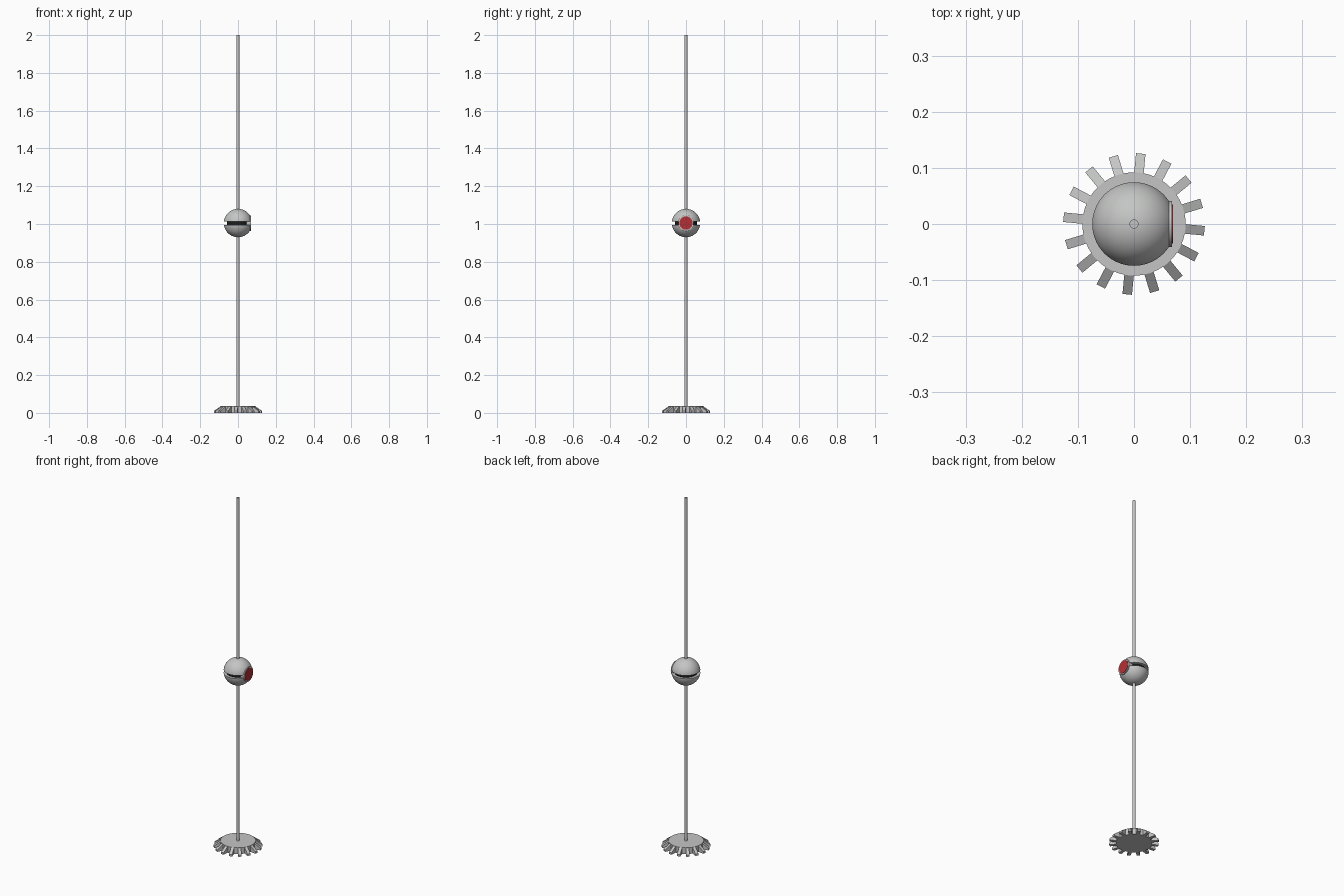
import bpy, bmesh, math
from mathutils import Matrix, Vector

if "Cube" in bpy.data.objects:
    bpy.data.objects.remove(bpy.data.objects["Cube"])


def material(name, r, g, b):
    m = bpy.data.materials.new(name)
    m.diffuse_color = (r, g, b, 1)
    m.use_nodes = True
    m.node_tree.nodes["Principled BSDF"].inputs["Base Color"].default_value = m.diffuse_color
    return m


GREY = material("light grey metal", 0.55, 0.56, 0.55)
BLACK = material("black", 0.012, 0.012, 0.012)
RED = material("red", 0.45, 0.03, 0.035)


def finish(bm, name, mat):
    bmesh.ops.remove_doubles(bm, verts=bm.verts, dist=1e-5)
    bmesh.ops.recalc_face_normals(bm, faces=bm.faces)
    # smooth curved faces, keep hard corners sharp
    for f in bm.faces:
        f.smooth = True
    for e in bm.edges:
        e.smooth = len(e.link_faces) == 2 and e.calc_face_angle(0) < math.radians(30)
    me = bpy.data.meshes.new(name)
    bm.to_mesh(me)
    bm.free()
    me.materials.append(mat)
    ob = bpy.data.objects.new(name, me)
    bpy.context.collection.objects.link(ob)
    return ob


def cylinder(name, radius, a, b, mat, segments=32):
    a, b = Vector(a), Vector(b)
    d = b - a
    mx = Matrix.Translation((a + b) / 2) @ Vector((0, 0, 1)).rotation_difference(d).to_matrix().to_4x4()
    bm = bmesh.new()
    bmesh.ops.create_cone(bm, cap_ends=True, segments=segments, radius1=radius,
                          radius2=radius, depth=d.length, matrix=mx)
    return finish(bm, name, mat)


# pole and base disc
cylinder("pole", 0.008, (0, 0, 0.01), (0, 0, 2), GREY, 24)
cylinder("base_disc", 0.092, (0, 0, 0), (0, 0, 0.036), GREY, 64)

# sloping teeth around the base
TEETH = 16
bm = bmesh.new()
profile = [(0.085, 0), (0.126, 0), (0.126, 0.011), (0.0915, 0.035), (0.085, 0.035)]
for i in range(TEETH):
    rot = Matrix.Rotation(math.radians(-5.5 + i * 360 / TEETH), 3, 'Z')
    left, right = ([bm.verts.new(rot @ Vector((r, s * 0.0085, z))) for r, z in profile]
                   for s in (-1, 1))
    bm.faces.new(left)
    bm.faces.new(right)
    for j in range(len(profile)):
        k = (j + 1) % len(profile)
        bm.faces.new((left[j], left[k], right[k], right[j]))
finish(bm, "base_teeth", GREY)

# two half shells of the ball, flattened on the +x side
R, CZ, GAP, FLAT = 0.075, 1.005, 0.009, 0.063
for name, sign in (("upper_shell", 1), ("lower_shell", -1)):
    bm = bmesh.new()
    low = math.asin(GAP / R)
    pts = [(0, GAP)]
    for i in range(19):
        t = low + (math.pi / 2 - low) * i / 18
        pts.append((R * math.cos(t), R * math.sin(t)))
    vs = [bm.verts.new((r, 0, CZ + sign * z)) for r, z in pts]
    es = [bm.edges.new(p) for p in zip(vs, vs[1:])]
    bmesh.ops.spin(bm, geom=vs + es, cent=(0, 0, CZ), axis=(0, 0, 1),
                   angle=2 * math.pi, steps=64)
    bmesh.ops.remove_doubles(bm, verts=bm.verts, dist=1e-5)
    cut = bmesh.ops.bisect_plane(bm, geom=bm.verts[:] + bm.edges[:] + bm.faces[:],
                                 plane_co=(FLAT, 0, 0), plane_no=(1, 0, 0), clear_outer=True)
    rim = [g for g in cut["geom_cut"] if isinstance(g, bmesh.types.BMEdge)]
    bmesh.ops.holes_fill(bm, edges=rim, sides=0)
    finish(bm, name, GREY)

# black core seen in the gap between the shells
cylinder("core", 0.059, (0, 0, CZ - 0.012), (0, 0, CZ + 0.012), BLACK, 48)

# round button on the flat side
cylinder("button_housing", 0.041, (0.045, 0, CZ), (0.068, 0, CZ), GREY, 48)
cylinder("button", 0.035, (0.062, 0, CZ), (0.0695, 0, CZ), RED, 48)
